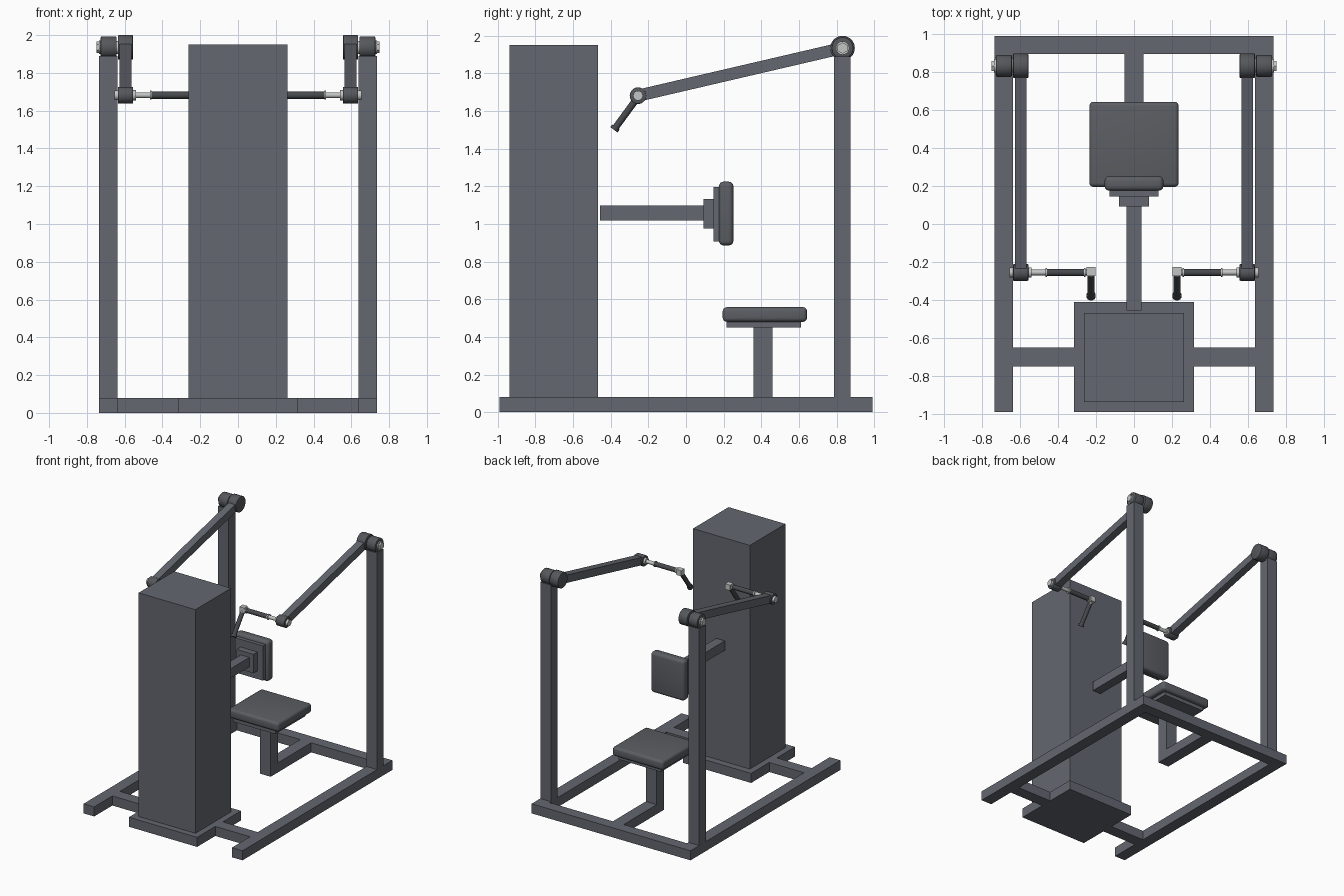
import bpy, bmesh, math
from mathutils import Matrix, Vector

if "Cube" in bpy.data.objects:
    bpy.data.objects.remove(bpy.data.objects["Cube"])


def material(name, rgb):
    m = bpy.data.materials.new(name)
    m.diffuse_color = (*rgb, 1)
    m.use_nodes = True
    m.node_tree.nodes["Principled BSDF"].inputs["Base Color"].default_value = m.diffuse_color
    return m


FRAME = material("frame grey", (0.125, 0.135, 0.16))
PAD = material("pad grey", (0.105, 0.112, 0.125))
JOINT = material("joint grey", (0.09, 0.095, 0.105))
GRIP = material("grip dark grey", (0.065, 0.068, 0.075))
METAL = material("light metal", (0.55, 0.56, 0.56))


def finish(bm, name, mat, smooth=False):
    mesh = bpy.data.meshes.new(name)
    bm.to_mesh(mesh)
    bm.free()
    mesh.materials.append(mat)
    ob = bpy.data.objects.new(name, mesh)
    bpy.context.collection.objects.link(ob)
    if smooth:
        bpy.ops.object.select_all(action='DESELECT')
        ob.select_set(True)
        bpy.context.view_layer.objects.active = ob
        bpy.ops.object.shade_smooth_by_angle(angle=math.radians(35))
    return ob


def box(name, x, y, z, mat=FRAME, bevel=0.0):
    """Box from (low, high) ranges on each axis, optionally with rounded edges."""
    bm = bmesh.new()
    r = (x, y, z)
    centre = Matrix.Translation([(a + b) / 2 for a, b in r])
    size = Matrix.Diagonal([abs(b - a) for a, b in r] + [1])
    bmesh.ops.create_cube(bm, size=1, matrix=centre @ size)
    if bevel:
        bmesh.ops.bevel(bm, geom=bm.edges[:], offset=bevel, segments=4,
                        profile=0.5, affect='EDGES')
    return finish(bm, name, mat, bool(bevel))


def rod(name, a, b, radius, mat, sides=24, bevel=0.0):
    """Cylinder between two points, optionally with softened rims."""
    a, b = Vector(a), Vector(b)
    d = b - a
    bm = bmesh.new()
    bmesh.ops.create_cone(bm, cap_ends=True, segments=sides, radius1=radius,
                          radius2=radius, depth=d.length)
    if bevel:
        rims = [e for e in bm.edges if any(len(f.verts) > 4 for f in e.link_faces)]
        bmesh.ops.bevel(bm, geom=rims, offset=bevel, segments=2,
                        profile=0.5, affect='EDGES')
    bm.transform(Matrix.Translation((a + b) / 2) @ d.to_track_quat('Z', 'Y').to_matrix().to_4x4())
    return finish(bm, name, mat, sides > 8)


def bar(name, a, b, width, height, mat=FRAME):
    """Rectangular bar between two points that share the same x."""
    a, b = Vector(a), Vector(b)
    d = b - a
    bm = bmesh.new()
    bmesh.ops.create_cube(bm, size=1, matrix=Matrix.Diagonal((width, d.length, height, 1)))
    bm.transform(Matrix.Translation((a + b) / 2) @ Matrix.Rotation(math.atan2(d.z, d.y), 4, 'X'))
    return finish(bm, name, mat)


# Floor frame
FLOOR = (0, 0.08)
box("rear_floor_beam", (-0.735, 0.735), (0.895, 0.99), FLOOR)
box("seat_floor_beam", (-0.05, 0.05), (0.36, 0.895), FLOOR)
box("tower_base", (-0.315, 0.315), (-0.99, -0.41), FLOOR)

# Weight tower
box("weight_tower", (-0.263, 0.263), (-0.938, -0.468), (0.08, 1.95))

# Seat
box("seat_post", (-0.05, 0.05), (0.36, 0.46), (0.08, 0.452))
box("seat_plate", (-0.195, 0.195), (0.215, 0.61), (0.45, 0.482))
box("seat_pad", (-0.235, 0.235), (0.195, 0.643), (0.48, 0.558), PAD, 0.022)

# Chest support
box("chest_beam", (-0.04, 0.04), (-0.456, 0.095), (1.018, 1.097))
box("chest_bracket", (-0.078, 0.078), (0.093, 0.147), (0.975, 1.133))
box("chest_plate", (-0.13, 0.13), (0.145, 0.177), (0.907, 1.197))
box("chest_pad", (-0.155, 0.155), (0.175, 0.252), (0.886, 1.225), PAD, 0.025)

# Left and right halves
PY, PZ = 0.832, 1.935      # upper pivot
JY, JZ = -0.255, 1.682     # handle joint
for s, side in ((-1, "left"), (1, "right")):
    def axle(part, x0, x1, y, z, radius, mat, sides=24, bevel=0.0):
        return rod(f"{side}_{part}", (s * x0, y, z), (s * x1, y, z), radius, mat, sides, bevel)

    # Floor rail, cross beam and upright
    box(f"{side}_floor_rail", (s * 0.637, s * 0.735), (-0.99, 0.895), FLOOR)
    box(f"{side}_cross_beam", (s * 0.315, s * 0.637), (-0.75, -0.65), FLOOR)
    box(f"{side}_upright", (s * 0.637, s * 0.735), (0.787, 0.875), (0.08, 1.89))

    # Upper pivot
    axle("pivot_outer", 0.642, 0.727, PY, PZ, 0.058, JOINT, 32, 0.007)
    axle("pivot_inner", 0.556, 0.636, PY, PZ, 0.065, JOINT, 32, 0.005)
    axle("pivot_axle", 0.63, 0.65, PY, PZ, 0.035, METAL)
    axle("pivot_washer", 0.725, 0.736, PY, PZ, 0.036, METAL)
    axle("pivot_bolt", 0.735, 0.75, PY, PZ, 0.03, METAL, 6)

    # Swing arm and handle joint
    bar(f"{side}_swing_arm", (s * 0.596, PY, PZ), (s * 0.596, JY, JZ), 0.062, 0.064)
    axle("handle_joint", 0.556, 0.636, JY, JZ, 0.044, JOINT, 28, 0.004)
    axle("joint_bolt", 0.635, 0.655, JY, JZ, 0.026, METAL, 16)
    axle("joint_collar", 0.54, 0.557, JY, JZ, 0.027, METAL, 16)

    # Horizontal handle
    axle("handle_rod", 0.245, 0.545, JY, JZ, 0.015, METAL, 16)
    axle("handle_grip", 0.262, 0.46, JY, JZ, 0.019, GRIP, 16)
    for i, x in enumerate((0.462, 0.258)):
        axle(f"handle_flange_{i}", x - 0.004, x + 0.004, JY, JZ, 0.024, METAL, 16)

    # Corner block and drop handle
    hx = s * 0.226
    d = Vector((0, -0.132, -0.18)).normalized()
    top = Vector((hx, JY + 0.005, JZ))
    box(f"{side}_corner_block", (hx - 0.023, hx + 0.023),
        (JY - 0.018, JY + 0.028), (JZ - 0.023, JZ + 0.023), METAL)
    rod(f"{side}_drop_rod", top, top + d * 0.05, 0.015, METAL, 16)
    rod(f"{side}_drop_grip", top + d * 0.03, top + d * 0.215, 0.018, GRIP, 16)
    rod(f"{side}_drop_grip_end", top + d * 0.207, top + d * 0.225, 0.024, GRIP, 16)
